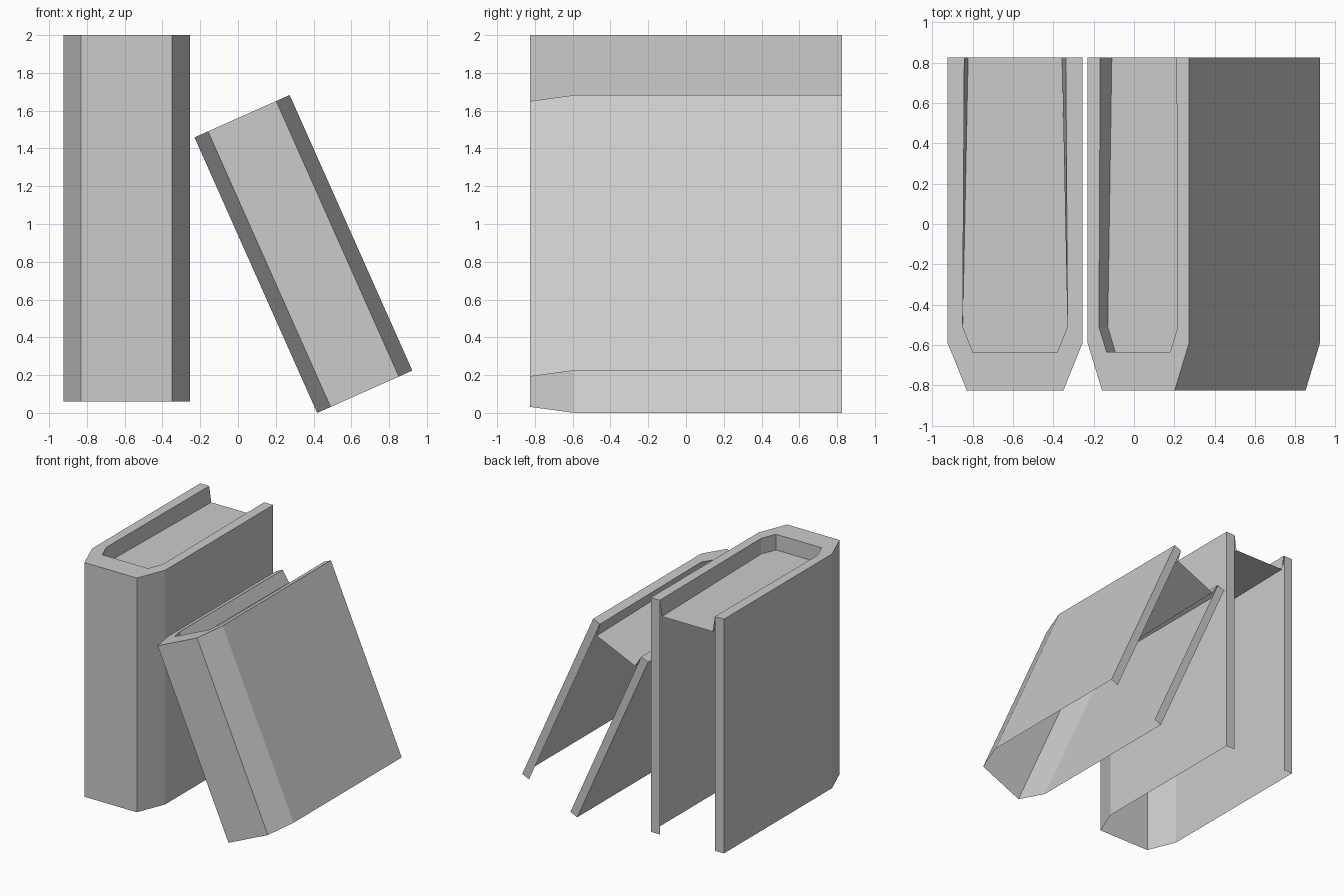
import bpy, bmesh
from math import radians
from mathutils import Matrix

if "Cube" in bpy.data.objects:
    bpy.data.objects.remove(bpy.data.objects["Cube"])

HEIGHT = 1.94        # full height of a book
PAGE_DROP = 0.13     # how far the page top sits below the cover rim


def u_profile(half):
    """Mirror the left half of a U-shaped plan to get the full open outline."""
    return half + [(-x, y) for x, y in reversed(half)]


OUTER = u_profile([(-0.335, 0.825), (-0.335, -0.59), (-0.24, -0.825)])
INNER = u_profile([(-0.252, 0.825), (-0.26, -0.51), (-0.21, -0.635)])
PAGE = u_profile([(-0.233, 0.825), (-0.26, -0.51), (-0.21, -0.635)])


def ring(bm, profile, z):
    return [bm.verts.new((x, y, z)) for x, y in profile]


def bridge(bm, a, b):
    for i in range(len(a) - 1):
        bm.faces.new((a[i], a[i + 1], b[i + 1], b[i]))


def finish(bm, name, matrix):
    bm.normal_update()
    mesh = bpy.data.meshes.new(name)
    bm.to_mesh(mesh)
    bm.free()
    obj = bpy.data.objects.new(name, mesh)
    bpy.context.collection.objects.link(obj)
    obj.matrix_world = matrix


def book(name, x, z, tilt=0.0, scale=1.0):
    matrix = (Matrix.Translation((x, 0, z)) @ Matrix.Rotation(radians(tilt), 4, 'Y')
              @ Matrix.Diagonal((scale, 1, scale, 1)))

    # Cover: outer wall, top rim, short inner lip and fore-edge strips
    bm = bmesh.new()
    bottom = ring(bm, OUTER, 0)
    top = ring(bm, OUTER, HEIGHT)
    rim = ring(bm, INNER, HEIGHT)
    lip = ring(bm, PAGE, HEIGHT - PAGE_DROP)
    bridge(bm, bottom, top)
    bridge(bm, top, rim)
    bridge(bm, rim, lip)
    left = bm.verts.new((*INNER[0], 0))
    right = bm.verts.new((*INNER[-1], 0))
    bm.faces.new((top[0], rim[0], left, bottom[0]))
    bm.faces.new((rim[-1], top[-1], bottom[-1], right))
    finish(bm, name + "_cover", matrix)

    # Page top: a single sheet recessed inside the cover
    bm = bmesh.new()
    bm.faces.new(ring(bm, PAGE, HEIGHT - PAGE_DROP))
    finish(bm, name + "_pages", matrix)


book("upright_book", -0.59, 0.06)
book("leaning_book", 0.671, 0.112, tilt=-24, scale=0.823)
